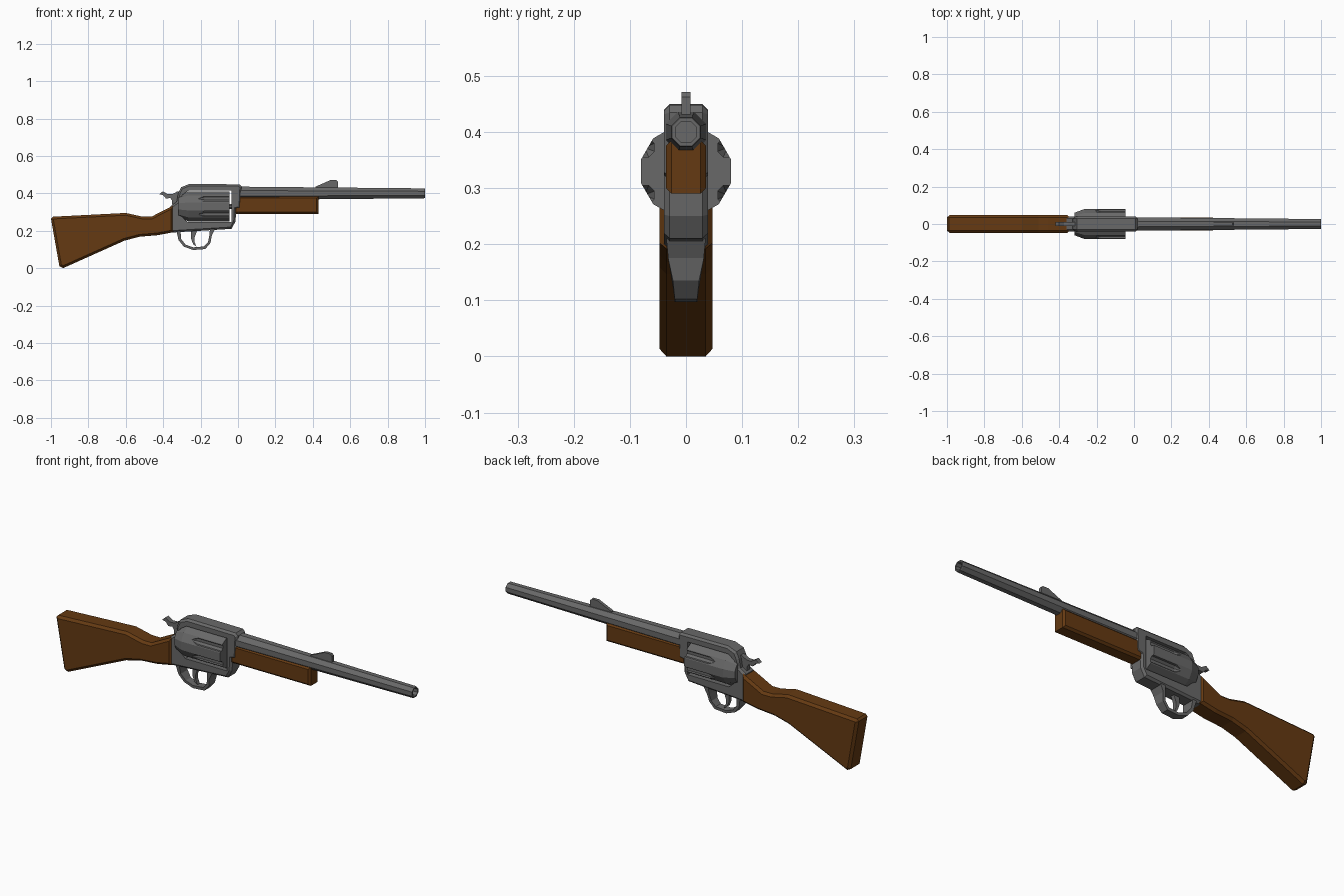
import bpy
import bmesh
from math import cos, sin, pi, radians

default = bpy.data.objects.get("Cube")
if default:
    bpy.data.objects.remove(default, do_unlink=True)


def make_material(name, rgb):
    mat = bpy.data.materials.new(name)
    mat.use_nodes = True
    mat.diffuse_color = (*rgb, 1)
    mat.node_tree.nodes["Principled BSDF"].inputs["Base Color"].default_value = (*rgb, 1)
    return mat


steel = make_material("grey steel", (0.14, 0.14, 0.14))
wood = make_material("brown wood", (0.13, 0.042, 0.006))


def finish(bm, name, mat):
    bmesh.ops.recalc_face_normals(bm, faces=bm.faces)
    mesh = bpy.data.meshes.new(name)
    bm.to_mesh(mesh)
    bm.free()
    mesh.materials.append(mat)
    obj = bpy.data.objects.new(name, mesh)
    bpy.context.scene.collection.objects.link(obj)
    return obj


def plate(name, outline, half, mat, chamfer=0.0, width_at=None):
    """Side outline in x and z, extruded across y, with chamfered rims."""
    bm = bmesh.new()
    face = bm.faces.new([bm.verts.new((x, -half, z)) for x, z in outline])
    side = bmesh.ops.extrude_face_region(bm, geom=[face])["geom"]
    moved = [v for v in side if isinstance(v, bmesh.types.BMVert)]
    bmesh.ops.translate(bm, verts=moved, vec=(0, 2 * half, 0))
    if not any(len(f.verts) == len(outline) and f.calc_center_median().y < 0 for f in bm.faces):
        bm.faces.new([v for v in bm.verts if v.co.y < 0])
    if chamfer:
        rim = [e for e in bm.edges if abs(e.verts[0].co.y - e.verts[1].co.y) < half]
        bmesh.ops.bevel(bm, geom=rim, offset=chamfer, segments=1, affect='EDGES')
    if width_at:
        for v in bm.verts:
            v.co.y *= width_at(v.co.z) / half
    return finish(bm, name, mat)


def add_turned(bm, rings, sides, y=0.0, z=0.0):
    """Many-sided solid along x from (x, distance to flat) rings."""
    loops = []
    for x, flat in rings:
        r = flat / cos(pi / sides)
        angles = [(i + 0.5) * 2 * pi / sides for i in range(sides)]
        loops.append([bm.verts.new((x, y + r * cos(a), z + r * sin(a))) for a in angles])
    for a, b in zip(loops, loops[1:]):
        for i in range(sides):
            j = (i + 1) % sides
            bm.faces.new((a[i], a[j], b[j], b[i]))
    bm.faces.new(loops[0])
    bm.faces.new(loops[-1])


def turned(name, rings, sides, z):
    bm = bmesh.new()
    add_turned(bm, rings, sides, z=z)
    return finish(bm, name, steel)


def cut(target, cutter):
    cutter.hide_render = True
    mod = target.modifiers.new("cut", 'BOOLEAN')
    mod.operation = 'DIFFERENCE'
    mod.solver = 'EXACT'
    mod.object = cutter
    bpy.context.view_layer.objects.active = target
    bpy.ops.object.modifier_apply(modifier=mod.name)
    bpy.data.objects.remove(cutter, do_unlink=True)


# Wooden stock and fore-end
plate("stock", [(-1.0, 0.265), (-0.955, 0.01), (-0.935, 0.0), (-0.607, 0.147),
                (-0.527, 0.168), (-0.43, 0.176), (-0.345, 0.192), (-0.345, 0.335),
                (-0.463, 0.275), (-0.51, 0.275), (-0.6, 0.295), (-0.99, 0.275)],
      0.047, wood, 0.012)
plate("fore_end", [(-0.02, 0.29), (0.43, 0.29), (0.43, 0.385), (-0.02, 0.385)],
      0.036, wood, 0.01)

# Frame with an opening for the cylinder
frame = plate("frame", [(-0.36, 0.19), (-0.035, 0.21), (-0.013, 0.25), (-0.01, 0.315),
                        (0.015, 0.32), (0.02, 0.435), (0.008, 0.448), (-0.26, 0.45),
                        (-0.305, 0.432), (-0.32, 0.4), (-0.328, 0.355), (-0.36, 0.332)],
              0.039, steel, 0.01)
cut(frame, plate("opening_cutter", [(-0.3, 0.275), (-0.27, 0.247), (-0.036, 0.247),
                                    (-0.036, 0.414), (-0.265, 0.414), (-0.3, 0.39)],
                 0.1, steel))

# Fluted cylinder and its pin
cylinder = turned("cylinder", [(-0.318, 0.06), (-0.265, 0.08), (-0.046, 0.08)], 12, 0.33)
bm = bmesh.new()
for k in range(6):
    a = radians(30 + 60 * k)
    add_turned(bm, [(-0.215, 0.003), (-0.18, 0.017), (0, 0.017)], 8,
               0.085 * cos(a), 0.33 + 0.085 * sin(a))
cut(cylinder, finish(bm, "flute_cutter", steel))
turned("cylinder_pin", [(-0.06, 0.014), (-0.02, 0.014)], 8, 0.33)

# Tapered eight-sided barrel with a bore
turned("barrel", [(-0.03, 0.036), (0.995, 0.0265), (1.0, 0.025), (1.0, 0.019), (0.85, 0.019)],
       8, 0.4)

# Front sight
plate("front_sight", [(0.415, 0.425), (0.535, 0.42), (0.535, 0.462), (0.527, 0.471),
                      (0.495, 0.471), (0.415, 0.436)], 0.008, steel)

# Trigger guard, narrowing downwards
outer = [(-0.33, 0.205), (-0.318, 0.15), (-0.29, 0.115), (-0.24, 0.097),
         (-0.175, 0.102), (-0.147, 0.135), (-0.14, 0.175), (-0.122, 0.21)]
inner = [(-0.15, 0.21), (-0.153, 0.175), (-0.16, 0.14), (-0.182, 0.116),
         (-0.24, 0.111), (-0.281, 0.126), (-0.304, 0.156), (-0.308, 0.205)]
plate("trigger_guard", outer + inner, 0.035, steel,
      width_at=lambda z: 0.02 + 0.015 * min(1, max(0, (z - 0.12) / 0.07)))

# Trigger and hammer
plate("trigger", [(-0.25, 0.21), (-0.25, 0.155), (-0.24, 0.128), (-0.222, 0.115),
                  (-0.232, 0.14), (-0.232, 0.165), (-0.215, 0.21)], 0.01, steel)
plate("hammer", [(-0.31, 0.34), (-0.352, 0.34), (-0.352, 0.36), (-0.362, 0.375),
                 (-0.385, 0.372), (-0.4, 0.39), (-0.42, 0.395), (-0.402, 0.411),
                 (-0.375, 0.395), (-0.35, 0.396), (-0.325, 0.41), (-0.31, 0.41)],
      0.012, steel)
